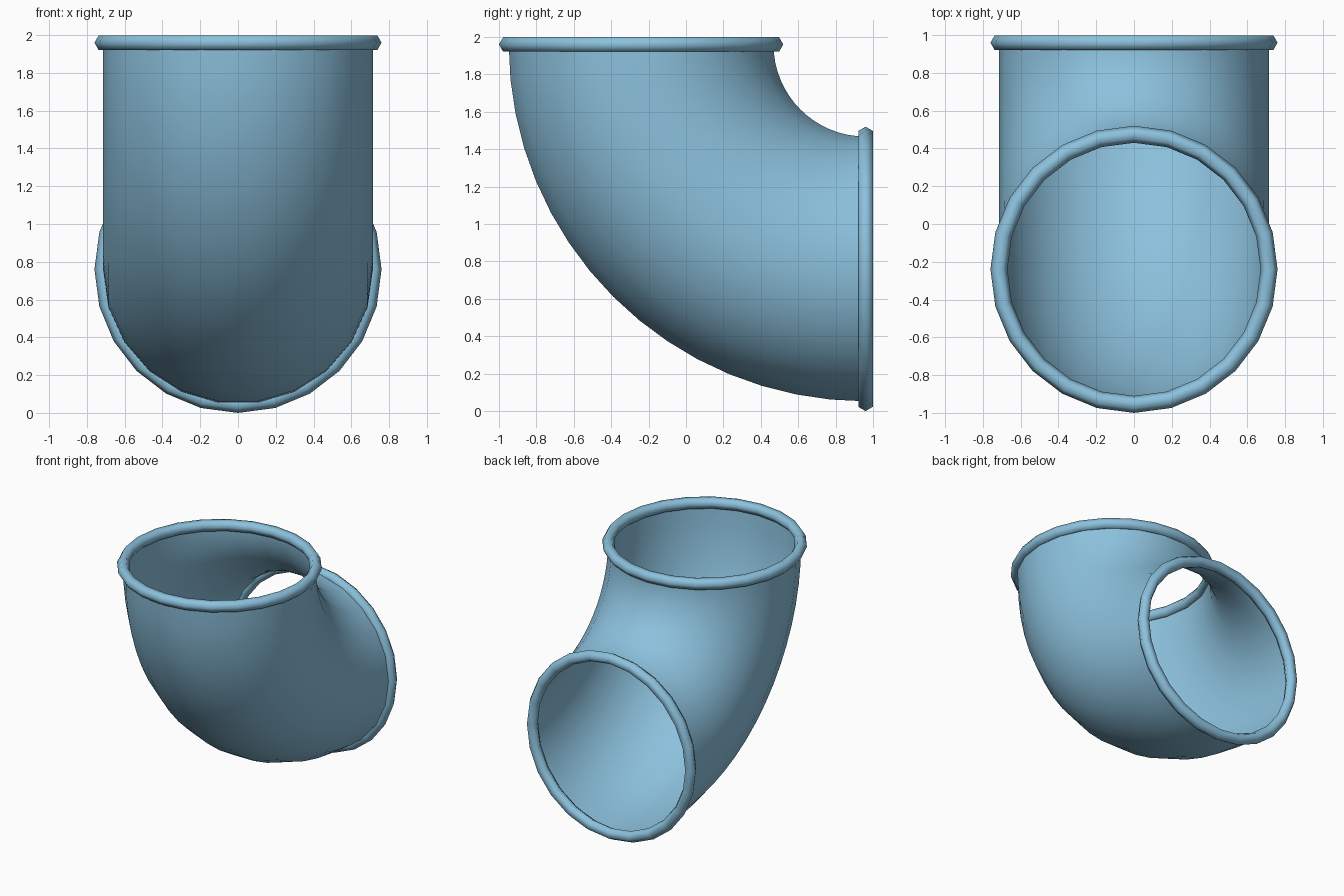
import bpy, bmesh, math
from mathutils import Matrix, Vector

if "Cube" in bpy.data.objects:
    bpy.data.objects.remove(bpy.data.objects["Cube"])

PIPE_R, RIM_R, RIM_T = 0.715, 0.715, 0.045   # pipe radius, rim ring radius, rim thickness
BEND_R, END = 1.2, 0.96                      # bend radius, bend pivot at (y, z) = (END, 1 + END)
PIVOT = Vector((0, END, 1 + END))

paint = bpy.data.materials.new("light_blue")
paint.diffuse_color = (0.262, 0.535, 0.725, 1)
paint.use_nodes = True
paint.node_tree.nodes["Principled BSDF"].inputs["Base Color"].default_value = paint.diffuse_color


def swept_ring(name, radius, sides, offset, phase, angle, steps, matrix):
    """Spin a regular polygon (local XY plane, moved along -Y) about the local X axis."""
    bm = bmesh.new()
    rings = []
    for j in range(steps if angle == 2 * math.pi else steps + 1):
        turn = Matrix.Rotation(angle * j / steps, 4, 'X')
        ring = []
        for i in range(sides):
            a = 2 * math.pi * i / sides + phase
            p = Vector((radius * math.cos(a), -offset + radius * math.sin(a), 0))
            ring.append(bm.verts.new(matrix @ (turn @ p)))
        rings.append(ring)
    for j in range(steps):
        a, b = rings[j], rings[(j + 1) % len(rings)]
        for i in range(sides):
            k = (i + 1) % sides
            bm.faces.new((a[i], b[i], b[k], a[k]))
    bmesh.ops.recalc_face_normals(bm, faces=bm.faces)
    # an open tube must face away from its own centre line
    f = bm.faces[0]
    core = matrix @ Vector((0, -offset, 0))
    if f.normal.dot(f.calc_center_median() - core) < 0:
        bmesh.ops.reverse_faces(bm, faces=bm.faces)
    mesh = bpy.data.meshes.new(name)
    bm.to_mesh(mesh)
    bm.free()
    mesh.materials.append(paint)
    for p in mesh.polygons:
        p.use_smooth = True
    obj = bpy.data.objects.new(name, mesh)
    bpy.context.collection.objects.link(obj)
    return obj


# Quarter-bend open pipe
swept_ring("elbow_pipe", PIPE_R, 22, BEND_R, 0, math.pi / 2, 16,
           Matrix.Translation(PIVOT))

# Rolled rims at both open ends: hexagonal section spun about the opening axis
rims = (
    ("top_rim", (0, END - BEND_R, 1 + END), Matrix.Rotation(math.pi / 2, 4, 'Y')),
    ("back_rim", (0, END, 1 + END - BEND_R), Matrix.Rotation(math.pi / 2, 4, 'Z')),
)
for name, centre, rot in rims:
    # the section's pointed corner faces outwards
    swept_ring(name, RIM_T, 6, RIM_R, math.pi / 2, 2 * math.pi, 24,
               Matrix.Translation(centre) @ rot)
